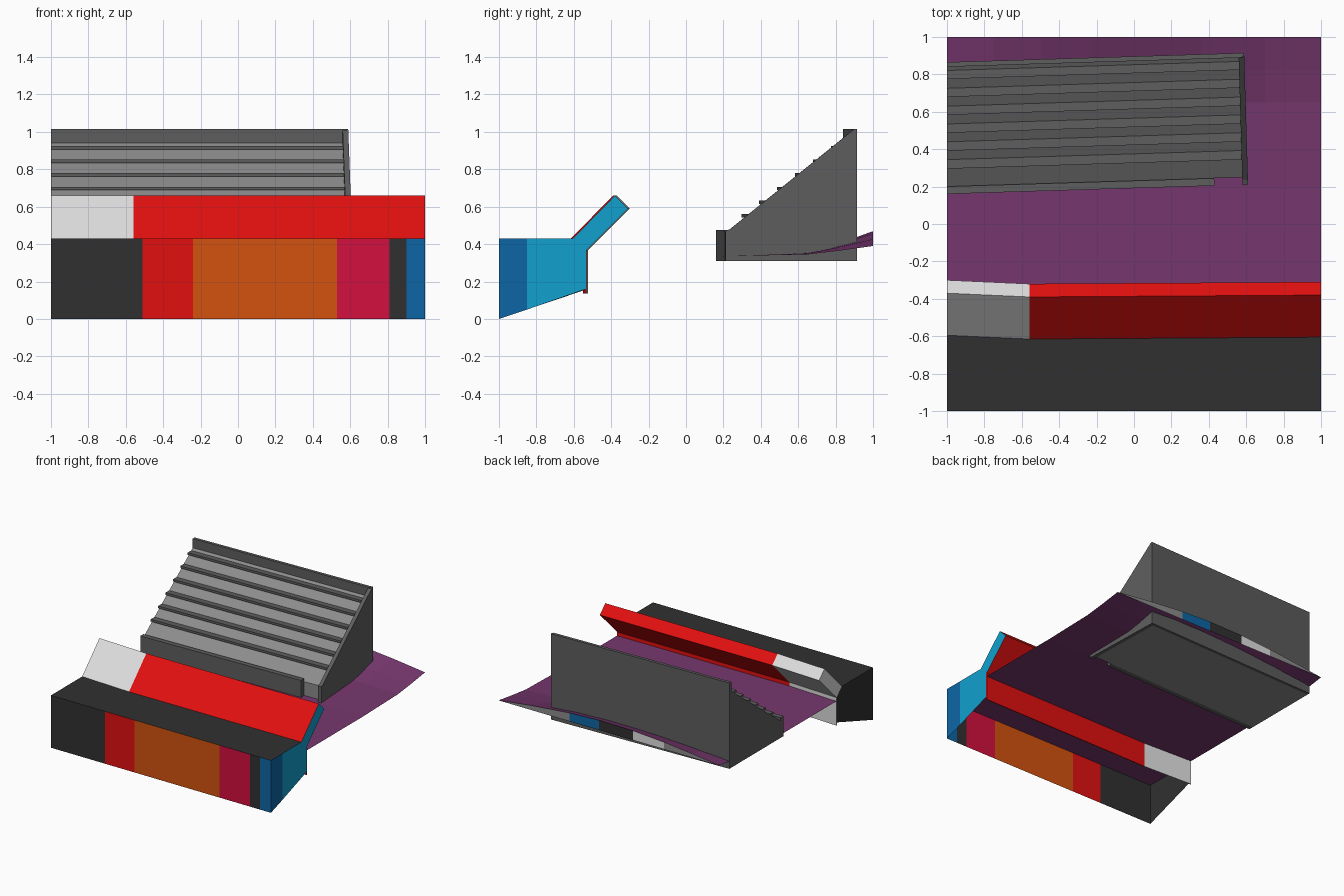
import bpy, bmesh, math

if "Cube" in bpy.data.objects:
    bpy.data.objects.remove(bpy.data.objects["Cube"])


def lin(c):
    c /= 255
    return c / 12.92 if c <= 0.04045 else ((c + 0.055) / 1.055) ** 2.4


def material(name, r, g, b):
    m = bpy.data.materials.new(name)
    m.diffuse_color = (lin(r), lin(g), lin(b), 1)
    m.use_nodes = True
    m.node_tree.nodes["Principled BSDF"].inputs["Base Color"].default_value = m.diffuse_color
    return m


DARK = material("charcoal", 0x30, 0x30, 0x30)
RED = material("red", 0xE2, 0x10, 0x10)
ORANGE = material("orange", 0xD4, 0x52, 0x0E)
CRIMSON = material("crimson", 0xD4, 0x10, 0x3E)
BLUE = material("blue", 0x0D, 0x66, 0xA6)
CYAN = material("cyan", 0x11, 0xA0, 0xCE)
WHITE = material("white", 0xDE, 0xDE, 0xDE)
PURPLE = material("purple", 0x76, 0x37, 0x6E)
CONCRETE = material("dark_grey", 0x5E, 0x5E, 0x5E)
SEATING = material("mid_grey", 0x8C, 0x8C, 0x8C)


def make(name, polys, solid=False):
    """polys: list of (points, material) faces."""
    bm = bmesh.new()
    mats = []
    for pts, mat in polys:
        if mat not in mats:
            mats.append(mat)
        f = bm.faces.new([bm.verts.new(p) for p in pts])
        f.material_index = mats.index(mat)
    bmesh.ops.remove_doubles(bm, verts=bm.verts, dist=1e-5)
    if solid:
        bmesh.ops.recalc_face_normals(bm, faces=bm.faces)
    me = bpy.data.meshes.new(name)
    bm.to_mesh(me)
    bm.free()
    for m in mats:
        me.materials.append(m)
    ob = bpy.data.objects.new(name, me)
    bpy.context.collection.objects.link(ob)
    return ob


def prism(name, profile, xs, mats, warp, left=None, right=None):
    """Extrude a yz profile along x through the stations xs."""
    rings = [[warp(x, y, z) for y, z in profile] for x in xs]
    n = len(profile)
    polys = [(rings[0], left or mats[0]), (rings[-1][::-1], right or mats[-1])]
    for a, b, m in zip(rings, rings[1:], mats):
        for i in range(n):
            j = (i + 1) % n
            polys.append(([a[i], a[j], b[j], b[i]], m))
    return make(name, polys, True)


# ---- barrier at the front -------------------------------------------------
BEND = {-1: 0.01, -0.56: -0.01, 1: 0.0}


def bend(x, y, z):
    return (x, y + BEND[x], z)


bx = [-1, -0.56, 1]
fx = [-1, -0.51, -0.24, 0.53, 0.81, 0.9, 1]
fm = [DARK, RED, ORANGE, CRIMSON, DARK, BLUE]
make("barrier_front_panels",
     [([(a, -1, 0), (b, -1, 0), (b, -1, 0.43), (a, -1, 0.43)], m)
      for a, b, m in zip(fx, fx[1:], fm)])
make("barrier_top",
     [([(a, -1, 0.43), (b, -1, 0.43), bend(b, -0.605, 0.43), bend(a, -0.605, 0.43)], DARK)
      for a, b in zip(bx, bx[1:])])
make("barrier_right_end",
     [([(1, -1, 0), (1, -0.85, 0.05), (1, -0.85, 0.43), (1, -1, 0.43)], BLUE),
      ([(1, -0.85, 0.05), (1, -0.535, 0.16), (1, -0.535, 0.365),
        (1, -0.605, 0.43), (1, -0.85, 0.43)], CYAN)])
make("barrier_left_end",
     [([(-1, -1, 0), (-1, -1, 0.43), (-1, -0.595, 0.43),
        (-1, -0.525, 0.365), (-1, -0.525, 0.16)], DARK)])
prism("slanted_board", [(-0.605, 0.43), (-0.38, 0.66), (-0.31, 0.59), (-0.535, 0.365)],
      bx, [WHITE, RED], bend, WHITE, CYAN)
prism("barrier_back_panel", [(-0.54, 0.135), (-0.54, 0.365), (-0.533, 0.365), (-0.533, 0.135)],
      bx, [WHITE, RED], bend)

# ---- ground sheet, rising into a low arch at the back ---------------------
gx = [-1, -0.75, -0.5, -0.22, 0.09, 0.36, 0.7, 1]
rows = [(-1, 0.335, 0.335), (0.2, 0.335, 0.335), (0.65, 0.345, 0.357),
        (0.82, 0.365, 0.405), (1, 0.39, 0.47)]


def ground(x, row):
    y, edge, mid = row
    return (x, y, edge + (mid - edge) * math.cos(x * math.pi / 2))


make("ground",
     [([ground(a, r), ground(b, r), ground(b, s), ground(a, s)], PURPLE)
      for r, s in zip(rows, rows[1:]) for a, b in zip(gx, gx[1:])])

# coloured strip closing the arch at the back
strip = [SEATING, SEATING, WHITE, DARK, BLUE, SEATING, SEATING]
polys = []
for a, b, m in zip(gx, gx[1:], strip):
    pts = [(b, 1, 0.388), (a, 1, 0.388), ground(a, rows[-1]), ground(b, rows[-1])]
    polys.append((pts, m))
make("back_edge_strip", polys)


# ---- grandstand, turned slightly, cut off square at x = -1 ----------------
def turn(x, y, z):
    nx = x if x < -0.99 else x - 0.03 * (y - 0.21)
    return (nx, y + 0.031 * (nx - 0.6), z)


def stand(name, profile, x0, x1, mat, left=None):
    return prism(name, profile, [x0, x1], [mat], turn, left)


def box(y0, y1, z0, z1):
    return [(y0, z0), (y0, z1), (y1, z1), (y1, z0)]


stand("seating_slope", [(0.25, 0.31), (0.25, 0.45), (0.89, 0.94), (0.89, 0.31)],
      -1, 0.58, SEATING, CONCRETE)
for k in range(6):
    y, z = 0.345 + 0.096 * k, 0.56 + 0.073 * k
    stand(f"seat_row_{k + 1}", box(y, y + 0.05, z - 0.018, z), -1, 0.58, CONCRETE)
stand("stand_front_wall", box(0.21, 0.25, 0.31, 0.475), -1, 0.43, CONCRETE)
stand("stand_back_wall", box(0.89, 0.915, 0.31, 1.015), -1, 0.6, CONCRETE)
stand("stand_end_wall", [(0.21, 0.31), (0.21, 0.47), (0.235, 0.48), (0.9, 1.015),
                         (0.915, 1.015), (0.915, 0.31)], 0.58, 0.61, CONCRETE)
